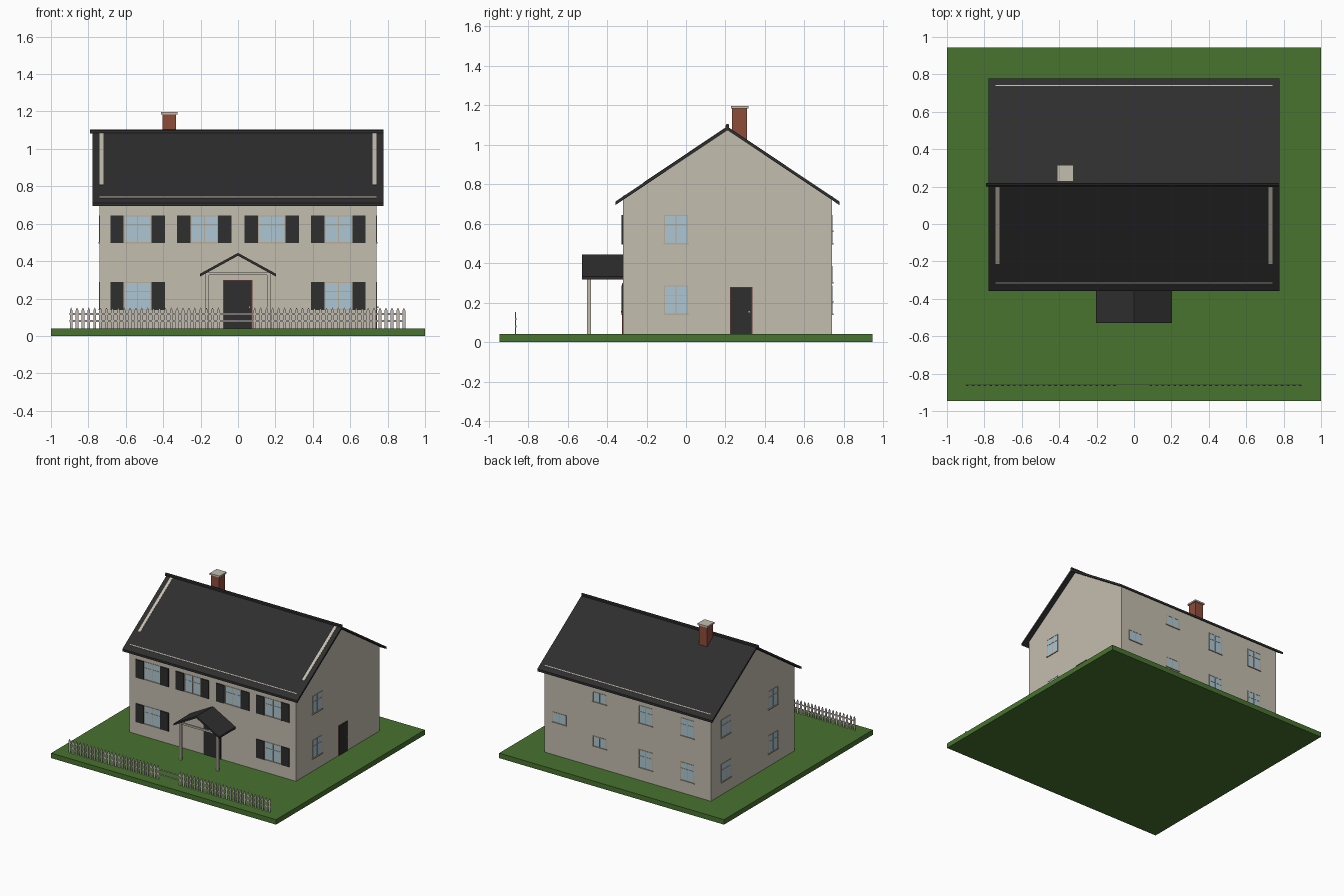
import bpy, bmesh

if "Cube" in bpy.data.objects:
    bpy.data.objects.remove(bpy.data.objects["Cube"])


def material(name, r, g, b):
    lin = [((c / 255 + 0.055) / 1.055) ** 2.4 for c in (r, g, b)]
    m = bpy.data.materials.new(name)
    m.diffuse_color = (*lin, 1)
    m.use_nodes = True
    m.node_tree.nodes["Principled BSDF"].inputs["Base Color"].default_value = m.diffuse_color
    return m


WALL = material("warm grey render", 196, 189, 175)
ROOF = material("charcoal slate", 46, 46, 47)
GRASS = material("grass green", 72, 115, 47)
BRICK = material("brick red", 143, 76, 58)
GLASS = material("pale blue glass", 172, 198, 210)
TRIM = material("tan frame", 186, 172, 152)
SURROUND = material("red brown frame", 122, 58, 44)
FENCE = material("weathered white", 192, 186, 178)


def finish(name, bm, mat):
    bmesh.ops.recalc_face_normals(bm, faces=bm.faces)
    me = bpy.data.meshes.new(name)
    bm.to_mesh(me)
    bm.free()
    me.materials.append(mat)
    ob = bpy.data.objects.new(name, me)
    bpy.context.collection.objects.link(ob)
    return ob


def boxes(name, mat, spans):
    """One object from boxes given as (x0, x1, y0, y1, z0, z1)."""
    bm = bmesh.new()
    for x0, x1, y0, y1, z0, z1 in spans:
        for v in bmesh.ops.create_cube(bm, size=1)["verts"]:
            v.co.x = x0 if v.co.x < 0 else x1
            v.co.y = y0 if v.co.y < 0 else y1
            v.co.z = z0 if v.co.z < 0 else z1
    return finish(name, bm, mat)


def prisms(name, mat, profiles, axis, lo, hi):
    """Profiles of (horizontal, z) points extruded along axis x or y."""
    bm = bmesh.new()
    for pts in profiles:
        def place(t):
            return [bm.verts.new((t, u, z) if axis == "x" else (u, t, z)) for u, z in pts]
        a, b = place(lo), place(hi)
        bm.faces.new(a)
        bm.faces.new(b[::-1])
        n = len(pts)
        for i in range(n):
            bm.faces.new((a[i], b[i], b[(i + 1) % n], a[(i + 1) % n]))
    return finish(name, bm, mat)


def chevron(mid, half, low, high, t):
    return [(mid - half, low), (mid, high), (mid + half, low),
            (mid + half, low - t), (mid, high - t), (mid - half, low - t)]


# House outline
X, Y0, Y1, BASE = 0.74, -0.32, 0.74, 0.04
RIDGE, EAVE, TOP, HALF = 0.21, 0.712, 1.092, 0.568
SLOPE = (TOP - EAVE) / HALF


def on_wall(side, u0, u1, z0, z1, out):
    """Box on a wall, sunk slightly in and standing out by out."""
    back = 0.004
    return {"front": (u0, u1, Y0 - out, Y0 + back, z0, z1),
            "back": (u0, u1, Y1 - back, Y1 + out, z0, z1),
            "right": (X - back, X + out, u0, u1, z0, z1),
            "left": (-X - out, -X + back, u0, u1, z0, z1)}[side]


# Lawn, walls and gables
boxes("lawn", GRASS, [(-1, 1, -0.945, 0.945, 0, BASE)])
under = TOP - 0.016
prisms("house_walls", WALL, [[(Y0, BASE), (Y1, BASE),
       (Y1, under - SLOPE * (Y1 - RIDGE)), (RIDGE, under),
       (Y0, under - SLOPE * (RIDGE - Y0))]], "x", -X, X)

# Main roof and ridge roll
prisms("main_roof", ROOF, [chevron(RIDGE, HALF, EAVE, TOP, 0.018)], "x", -0.778, 0.778)
r = 0.009
prisms("ridge_roll", ROOF, [[(RIDGE - r, TOP - r), (RIDGE - r, TOP + 0.006), (RIDGE - 0.004, TOP + 0.013),
       (RIDGE + 0.004, TOP + 0.013), (RIDGE + r, TOP + 0.006), (RIDGE + r, TOP - r)]], "x", -0.79, 0.778)


def roof_strip(y0, y1):
    pts = [(y, TOP - SLOPE * abs(y - RIDGE)) for y in (y0, y1)]
    return [(y, z - 0.003) for y, z in pts] + [(y, z + 0.002) for y, z in pts[::-1]]


# Pale strips on the roof slopes
for side, a, b in (("left", -0.741, -0.719), ("right", 0.719, 0.741)):
    prisms("roof_strip_" + side, WALL, [roof_strip(-0.215, 0.198)], "x", a, b)
prisms("eave_lines", WALL, [roof_strip(-0.318, -0.312), roof_strip(0.738, 0.744)], "x", -X, X)

# Chimney
boxes("chimney", BRICK, [(-0.403, -0.331, 0.234, 0.308, 0.98, 1.187)])
boxes("chimney_cap", WALL, [(-0.411, -0.323, 0.227, 0.316, 1.183, 1.196)])

# Windows: side, centre, width, bottom, top
UP, LOW = (0.497, 0.643), (0.14, 0.288)
windows = [("front", s * c, 0.146, *lv) for s in (-1, 1)
           for c, lv in ((0.537, UP), (0.18, UP), (0.537, LOW))]
shuttered = list(windows)
for lv in (UP, LOW):
    windows += [("right", -0.05, 0.122, *lv), ("left", -0.05, 0.122, *lv), ("left", 0.55, 0.122, *lv),
                ("back", -0.16, 0.122, *lv), ("back", -0.53, 0.122, *lv)]
windows += [("back", 0.25, 0.122, 0.56, 0.643), ("back", 0.25, 0.122, 0.203, 0.288),
            ("back", 0.607, 0.122, 0.30, 0.385)]
panes, frames = [], []
for side, c, w, z0, z1 in windows:
    a, b, t = c - w / 2, c + w / 2, 0.005
    panes.append(on_wall(side, a, b, z0, z1, 0.001))
    bars = [(a, a + t, z0, z1), (b - t, b, z0, z1), (a, b, z1 - t, z1),
            (c - 0.0025, c + 0.0025, z0, z1)]
    if z1 - z0 > 0.1:
        zt = z0 + 0.66 * (z1 - z0)
        bars.append((a, b, zt - 0.002, zt + 0.002))
    frames += [on_wall(side, *bar, 0.003) for bar in bars]
    frames.append(on_wall(side, a - 0.003, b + 0.003, z0 - 0.002, z0 + t, 0.007))
boxes("window_panes", GLASS, panes)
boxes("window_frames", TRIM, frames)

# Shutters beside the front windows
boxes("shutters", ROOF, [on_wall("front", c + s * 0.11 - 0.036, c + s * 0.11 + 0.036, z0, z1, 0.008)
                         for _, c, w, z0, z1 in shuttered for s in (-1, 1)])

# Doors with frames and knobs
for side, c, half, top in (("front", -0.001, 0.079, 0.30), ("right", 0.279, 0.057, 0.28)):
    boxes(side + "_door", ROOF, [on_wall(side, c - half + 0.004, c + half - 0.005, BASE, top - 0.004, 0.004)])
    boxes(side + "_door_frame", SURROUND, [on_wall(side, c - half, c + half, BASE, top, 0.002)])
    boxes(side + "_door_knob", TRIM, [on_wall(side, c + half - 0.019, c + half - 0.013, 0.15, 0.157, 0.01)])

# Porch
prisms("porch_roof", ROOF, [chevron(0, 0.202, 0.333, 0.444, 0.015)], "y", -0.528, Y0)
boxes("porch_posts", WALL, [(s * 0.165 - 0.01, s * 0.165 + 0.01, -0.502, -0.482, BASE, 0.335) for s in (-1, 1)])
boxes("porch_beams", WALL, [(-0.165, 0.165, -0.499, -0.485, 0.326, 0.340)]
      + [(s * 0.165 - 0.006, s * 0.165 + 0.006, -0.499, Y0, 0.326, 0.338) for s in (-1, 1)])

# Picket fence with a gap in front of the door
pickets = []
for start, end in ((-0.892, -0.105), (0.09, 0.887)):
    n = 26
    for i in range(n):
        x = start + (end - start) * i / (n - 1)
        w = 0.0075
        pickets.append([(x - w, BASE), (x + w, BASE), (x + w, 0.136), (x, 0.152), (x - w, 0.136)])
prisms("fence_pickets", FENCE, pickets, "y", -0.866, -0.862)
boxes("fence_rails", FENCE, [(-0.9, 0.895, -0.862, -0.859, z, z + 0.01) for z in (0.075, 0.113)])
